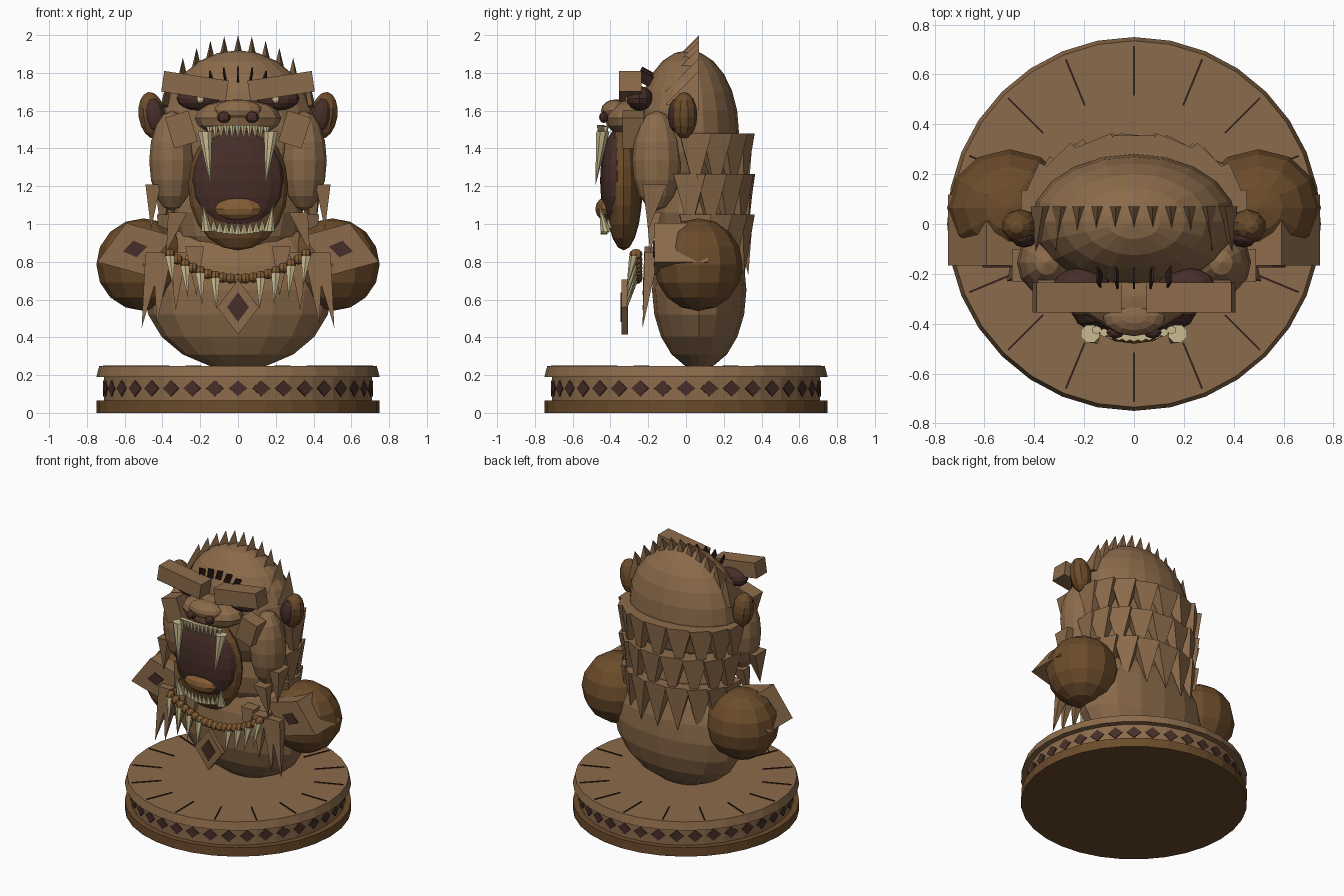
import bpy, bmesh, math
from mathutils import Vector, Matrix

if "Cube" in bpy.data.objects:
    bpy.data.objects.remove(bpy.data.objects["Cube"])


def material(name, rgb):
    m = bpy.data.materials.new(name)
    m.diffuse_color = (*rgb, 1)
    m.use_nodes = True
    m.node_tree.nodes["Principled BSDF"].inputs["Base Color"].default_value = m.diffuse_color
    return m


FUR = material("fur brown", (0.26, 0.147, 0.069))
DEEP = material("deep brown", (0.15, 0.072, 0.024))
DARK = material("dark maroon", (0.062, 0.027, 0.021))
LINE = material("groove brown", (0.035, 0.014, 0.012))
IVORY = material("ivory", (0.58, 0.49, 0.28))
TONGUE = material("tongue brown", (0.23, 0.11, 0.035))


def finish(name, bm, mat):
    bmesh.ops.recalc_face_normals(bm, faces=bm.faces)
    me = bpy.data.meshes.new(name)
    bm.to_mesh(me)
    bm.free()
    me.materials.append(mat)
    ob = bpy.data.objects.new(name, me)
    bpy.context.collection.objects.link(ob)
    return ob


def ball(name, c, r, mat, seg=12, rings=8, tilt=0):
    bm = bmesh.new()
    m = Matrix.Translation(c) @ Matrix.Rotation(tilt, 4, 'Y') @ Matrix.Diagonal((*r, 1))
    bmesh.ops.create_uvsphere(bm, u_segments=seg, v_segments=rings, radius=1, matrix=m)
    return finish(name, bm, mat)


def box(name, c, size, mat, rot=(0, 0, 0)):
    bm = bmesh.new()
    m = Matrix.Translation(c)
    for angle, axis in zip(rot, 'XYZ'):
        m = m @ Matrix.Rotation(angle, 4, axis)
    bmesh.ops.create_cube(bm, size=1, matrix=m @ Matrix.Diagonal((*size, 1)))
    return finish(name, bm, mat)


def drum(name, r1, r2, z0, z1, mat):
    bm = bmesh.new()
    m = Matrix.Translation((0, 0, (z0 + z1) / 2))
    bmesh.ops.create_cone(bm, cap_ends=True, segments=32, radius1=r1, radius2=r2,
                          depth=z1 - z0, matrix=m)
    return finish(name, bm, mat)


def rhombus(name, c, rx, rz, depth, mat, tilt=0, turn=0):
    """Diamond prism facing -y, tilted in its own plane, turned about z."""
    bm = bmesh.new()
    m = (Matrix.Rotation(turn, 4, 'Z') @ Matrix.Translation(c) @ Matrix.Rotation(tilt, 4, 'Y'))
    pts = [(rx, 0), (0, rz), (-rx, 0), (0, -rz)]
    rows = [[bm.verts.new(m @ Vector((x, y, z))) for x, z in pts] for y in (-depth / 2, depth / 2)]
    for row in rows:
        bm.faces.new(row)
    for i in range(4):
        j = (i + 1) % 4
        bm.faces.new((rows[0][i], rows[0][j], rows[1][j], rows[1][i]))
    return finish(name, bm, mat)


def spike(name, base, tip, w, d, mat, turn=0, sides=4):
    """Pyramid with a level base, pointing at tip."""
    bm = bmesh.new()
    rot = Matrix.Rotation(turn, 3, 'Z')
    ring = []
    for i in range(sides):
        a = 2 * math.pi * (i + 0.5) / sides
        k = 1 / math.cos(math.pi / sides)
        p = rot @ Vector((math.cos(a) * k * w / 2, math.sin(a) * k * d / 2, 0))
        ring.append(bm.verts.new(Vector(base) + p))
    top = bm.verts.new(tip)
    bm.faces.new(ring)
    for i in range(sides):
        bm.faces.new((ring[i], ring[(i + 1) % sides], top))
    return finish(name, bm, mat)


# Round base with diamond band and radial grooves
drum("base_foot", 0.75, 0.75, 0, 0.065, DEEP)
drum("base_band", 0.71, 0.71, 0.06, 0.2, FUR)
drum("base_top", 0.75, 0.735, 0.19, 0.247, FUR)
for i in range(36):
    rhombus("band_diamond", (0, -0.708, 0.13), 0.048, 0.042, 0.012, DARK,
            turn=i * math.tau / 36)
for i in range(16):
    a = i * math.tau / 16
    box("base_groove", (0.615 * math.cos(a), 0.615 * math.sin(a), 0.248), (0.2, 0.008, 0.008),
        LINE, (0, 0, a))

# Body and head masses
ball("torso", (0, 0.07, 0.65), (0.5, 0.25, 0.42), FUR, 16, 10)
ball("neck", (0, 0.05, 1.06), (0.34, 0.23, 0.32), FUR, 16, 8)
ball("skull", (0, 0.01, 1.49), (0.41, 0.27, 0.43), FUR, 20, 12)

# Muzzle, open mouth and nose
ball("jaw", (0, -0.33, 1.2), (0.265, 0.1, 0.34), DEEP, 16, 10)
ball("mouth_cavity", (0, -0.365, 1.23), (0.245, 0.09, 0.27), DARK, 16, 10)
ball("tongue", (0, -0.43, 1.08), (0.13, 0.05, 0.06), TONGUE, 10, 6)
ball("muzzle", (0, -0.29, 1.56), (0.23, 0.14, 0.1), FUR, 12, 8)
ball("nose", (0, -0.37, 1.6), (0.13, 0.08, 0.06), FUR, 12, 8)

# Tooth rows along the lips
for i in range(11):
    t = (i - 5) / 5
    y = -0.455 + 0.03 * t * t
    spike("upper_tooth", (0.15 * t, y, 1.525 - 0.01 * t * t),
          (0.15 * t, y - 0.005, 1.44), 0.034, 0.03, IVORY, 0, 6)
    spike("lower_tooth", (0.16 * t, y + 0.02, 0.945 + 0.03 * t * t),
          (0.16 * t, y + 0.01, 1.02 + 0.02 * t * t), 0.036, 0.03, IVORY, 0, 6)

for s in (-1, 1):
    # Shoulders and diamond shoulder pads
    ball("shoulder", (0.5 * s, 0.065, 0.785), (0.25, 0.235, 0.245), DEEP, 12, 8)
    rhombus("shoulder_pad", (0.545 * s, -0.025, 0.868), 0.212, 0.145, 0.285, FUR, s * 0.33)
    rhombus("shoulder_diamond", (0.545 * s, -0.17, 0.868), 0.065, 0.045, 0.01, DARK, s * 0.2)

    # Fangs
    spike("upper_fang", (0.175 * s, -0.44, 1.49), (0.145 * s, -0.48, 1.2), 0.075, 0.07, IVORY, 0, 8)
    spike("lower_fang", (0.165 * s, -0.425, 0.96), (0.185 * s, -0.46, 1.11), 0.06, 0.055, IVORY, 0, 8)

    # Cheeks, cheekbones, brows, eyes, nostrils and ears
    ball("cheek", (0.35 * s, -0.155, 1.335), (0.12, 0.13, 0.265), FUR, 12, 8)
    box("cheekbone", (0.3 * s, -0.28, 1.5), (0.13, 0.11, 0.17), FUR, (0, s * 0.3, 0))
    box("brow", (0.228 * s, -0.295, 1.73), (0.345, 0.12, 0.11), FUR, (0, -s * 0.15, 0))
    ball("eye", (0.21 * s, -0.245, 1.665), (0.115, 0.07, 0.065), DARK, 12, 8)
    ball("iris", (0.2 * s, -0.31, 1.66), (0.022, 0.012, 0.018), IVORY, 8, 6)
    ball("nostril", (0.075 * s, -0.435, 1.565), (0.036, 0.025, 0.03), DARK, 8, 6)
    ball("ear", (0.455 * s, -0.01, 1.575), (0.075, 0.07, 0.125), DEEP, 10, 8, s * 0.15)
    ball("inner_ear", (0.44 * s, -0.055, 1.575), (0.052, 0.04, 0.09), DARK, 10, 8, s * 0.15)

    # Fur tufts under the cheeks and over the chest
    spike("cheek_tuft", (0.45 * s, -0.165, 1.21), (0.46 * s, -0.2, 0.97), 0.08, 0.13, FUR)
    spike("throat_tuft", (0.32 * s, -0.17, 1.06), (0.38 * s, -0.19, 0.85), 0.1, 0.08, FUR)
    for x, z, tx, tz in ((0.44, 0.85, 0.51, 0.45), (0.4, 0.84, 0.43, 0.47),
                         (0.32, 0.85, 0.33, 0.54), (0.23, 0.88, 0.22, 0.62)):
        spike("chest_tuft", (x * s, -0.18, z), (tx * s, -0.23, tz), 0.1, 0.08, FUR)

# Forehead creases
for i in range(-2, 3):
    box("forehead_crease", (0.07 * i, -0.215, 1.79 - 0.005 * i * i), (0.008, 0.07, 0.06),
        LINE, (-0.5, i * 0.15, 0))

# Hair crest: upright triangles that run forward to a point
for i in range(-5, 6):
    x, top = 0.073 * i, 2.0 - 0.0075 * i * i
    bm = bmesh.new()
    v = [bm.verts.new(p) for p in ((x - 0.05, 0.07, top - 0.21), (x + 0.05, 0.07, top - 0.21),
                                   (x, 0.07, top), (x * 1.08, -0.11, top - 0.18))]
    for f in ((0, 1, 2), (0, 1, 3), (1, 2, 3), (0, 2, 3)):
        bm.faces.new([v[k] for k in f])
    finish("crest_spike", bm, FUR)

# Mane: three rows of downward spikes around the back
for row in range(3):
    z = 1.48 - 0.215 * row
    for i in range(-4, 5):
        a = math.radians(22 * i + (0, 6, 0)[row])
        k = 1 - 0.035 * row
        x, y = 0.4 * k * math.sin(a), 0.04 + 0.26 * math.cos(a)
        spike("mane_spike", (x, y, z), (x * 1.06, y + 0.03 * math.cos(a), z - 0.32),
              0.17, 0.11, FUR, -a)

# Bead necklace with claws and a diamond pendant
for i in range(-9, 10):
    t = i / 9
    x, z = 0.36 * t, 0.71 + 0.13 * t * t
    ball("bead", (x, -0.265, z), (0.028, 0.035, 0.028), TONGUE, 8, 6)
    if i % 2 and abs(i) > 1:
        spike("claw", (x, -0.275, z - 0.01), (x * 0.95, -0.315, z - 0.18),
              0.05, 0.045, IVORY, 0, 6)
rhombus("pendant", (0, -0.325, 0.56), 0.11, 0.145, 0.035, FUR)
rhombus("pendant_gem", (0, -0.343, 0.56), 0.058, 0.078, 0.009, DARK)
